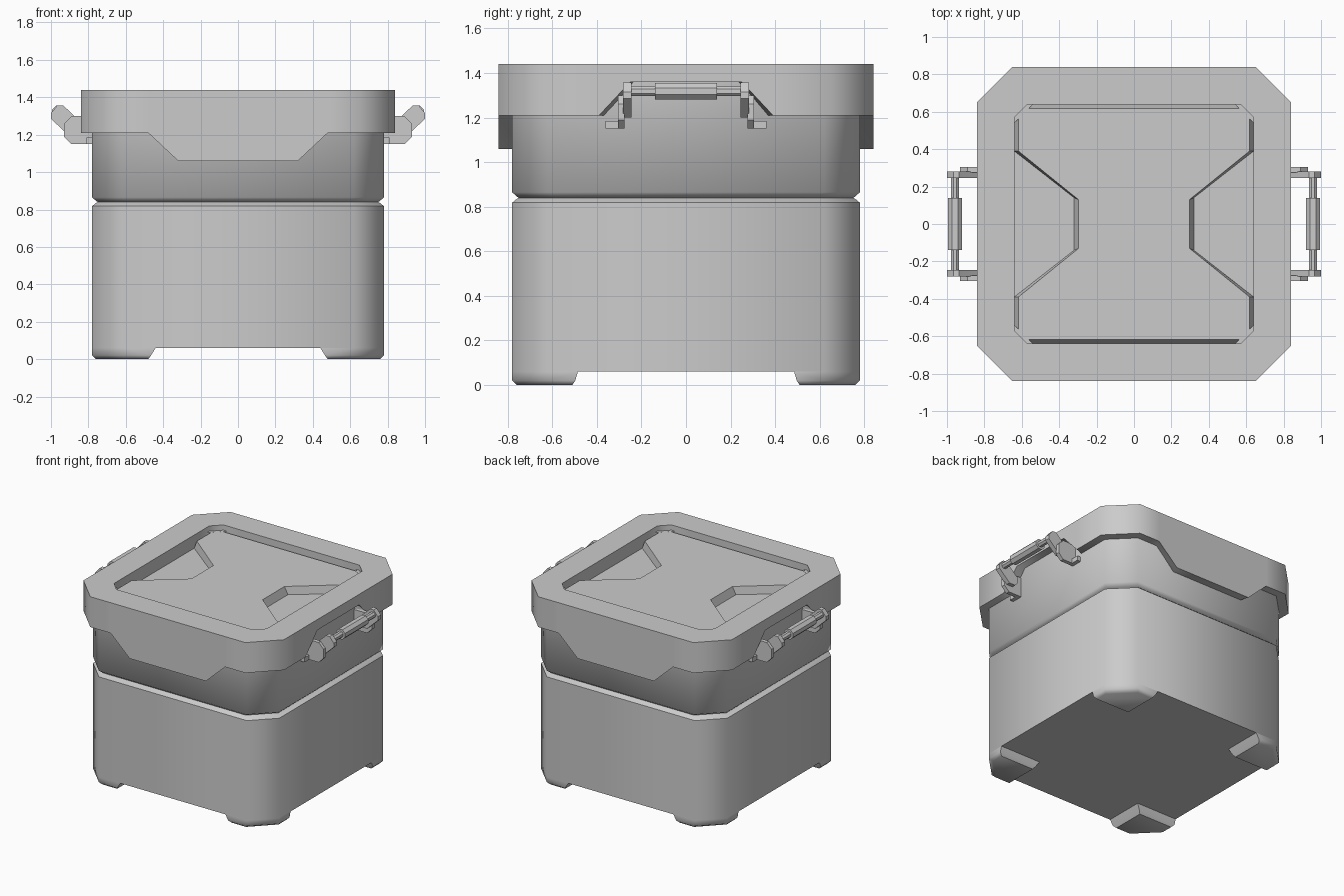
import bpy, bmesh, math

if "Cube" in bpy.data.objects:
    bpy.data.objects.remove(bpy.data.objects["Cube"])


def finish(name, bm, angle=50):
    bmesh.ops.recalc_face_normals(bm, faces=bm.faces)
    me = bpy.data.meshes.new(name)
    bm.to_mesh(me)
    bm.free()
    ob = bpy.data.objects.new(name, me)
    bpy.context.collection.objects.link(ob)
    bpy.ops.object.select_all(action='DESELECT')
    ob.select_set(True)
    bpy.context.view_layer.objects.active = ob
    bpy.ops.object.shade_smooth_by_angle(angle=math.radians(angle))
    return ob


def loft(name, loops, cap_start=True, cap_end=True, angle=50):
    bm = bmesh.new()
    rows = [[bm.verts.new(p) for p in loop] for loop in loops]
    n = len(rows[0])
    for a, b in zip(rows, rows[1:]):
        for i in range(n):
            j = (i + 1) % n
            bm.faces.new((a[i], a[j], b[j], b[i]))
    if cap_start:
        bm.faces.new(rows[0])
    if cap_end:
        bm.faces.new(rows[-1])
    return finish(name, bm, angle)


def octagon(h, c, z):
    k = h - c
    return [(-k, -h, z), (k, -h, z), (h, -k, z), (h, k, z),
            (k, h, z), (-k, h, z), (-h, k, z), (-h, -k, z)]


def box(name, lo, hi):
    x0, y0, z0 = lo
    x1, y1, z1 = hi
    return loft(name, [[(x0, y0, z), (x1, y0, z), (x1, y1, z), (x0, y1, z)]
                       for z in (z0, z1)], angle=30)


# Body: octagonal tub with a groove, hollowed at the top under the lid
rings = [(.78, .06), (.78, .818), (.758, .836), (.75, .84), (.758, .845),
         (.78, .865), (.78, 1.40), (.67, 1.40), (.67, 1.30)]
loft("body", [octagon(h, .16, z) for h, z in rings])

# Corner feet
for sx in (-1, 1):
    for sy in (-1, 1):
        loops = []
        for a, b, h, z in ((.44, .485, .78, .06), (.465, .497, .78, .02), (.48, .51, .76, 0)):
            k = h - .16
            pts = [(a, b), (h, b), (h, k), (k, h), (a, h)]
            loops.append([(sx * x, sy * y, z) for x, y in pts])
        loft("foot", loops, cap_start=False)

# Lid: front and back flaps hang down, sides are cut up around the handles
FLAP = [(-.65, 1.21), (-.48, 1.21), (-.32, 1.06), (.32, 1.06), (.48, 1.21), (.65, 1.21)]
NOTCH = [(-.65, 1.21), (-.39, 1.21), (-.25, 1.36), (.25, 1.36), (.39, 1.21), (.65, 1.21)]


def lid_loop(h, k, z=None):
    loop = []
    for side in range(4):
        for t, zb in (NOTCH if side % 2 else FLAP):
            x, y = t * k / .65, -h
            for _ in range(side):
                x, y = -y, x
            loop.append((x, y, zb if z is None else z))
    return loop


loft("lid", [lid_loop(.74, .59), lid_loop(.84, .65), lid_loop(.84, .65, 1.44),
             lid_loop(.64, .57, 1.44), lid_loop(.64, .57, 1.34)], cap_start=False)


# Hourglass panel raised from the floor of the lid recess
def hourglass(i, z):
    q = [(.32 - i, .14 - i * .4), (.64 - i, .39), (.64 - i, .57 - i * .4), (.57 - i * .4, .64 - i)]
    right = [(x, -y) for x, y in reversed(q)] + q
    return [(x, y, z) for x, y in right] + [(-x, -y, z) for x, y in right]


loft("lid_panel", [hourglass(0, 1.34), hourglass(.022, 1.40)], cap_start=False, angle=30)

# Handles: brackets, arms, bar and grip on both sides
BRACKET = [(.77, 1.15), (.89, 1.15), (.93, 1.19), (.93, 1.26), (.89, 1.30), (.77, 1.30)]
ARM = [(.86, 1.20), (.91, 1.20), (1.0, 1.285), (1.0, 1.315), (.965, 1.357),
       (.935, 1.357), (.875, 1.30), (.84, 1.27), (.84, 1.22)]


def plate(name, profile, sx, y0, y1):
    loft(name, [[(sx * x, y, z) for x, z in profile] for y in (y0, y1)], angle=30)


def rod(name, sx, r, half):
    ring = [(.957 + r * math.cos(math.tau * (i + .5) / 8),
             1.318 + r * math.sin(math.tau * (i + .5) / 8)) for i in range(8)]
    plate(name, ring, sx, -half, half)


for sx in (-1, 1):
    for sy in (-1, 1):
        plate("handle_bracket", BRACKET, sx, sy * .275, sy * .305)
        plate("handle_arm", ARM, sx, sy * .245, sy * .282)
        xs = sorted((sx * .77, sx * .81))
        ys = sorted((sy * .28, sy * .36))
        box("bracket_flange", (xs[0], ys[0], 1.15), (xs[1], ys[1], 1.185))
    rod("handle_bar", sx, .024, .25)
    rod("handle_grip", sx, .04, .14)
